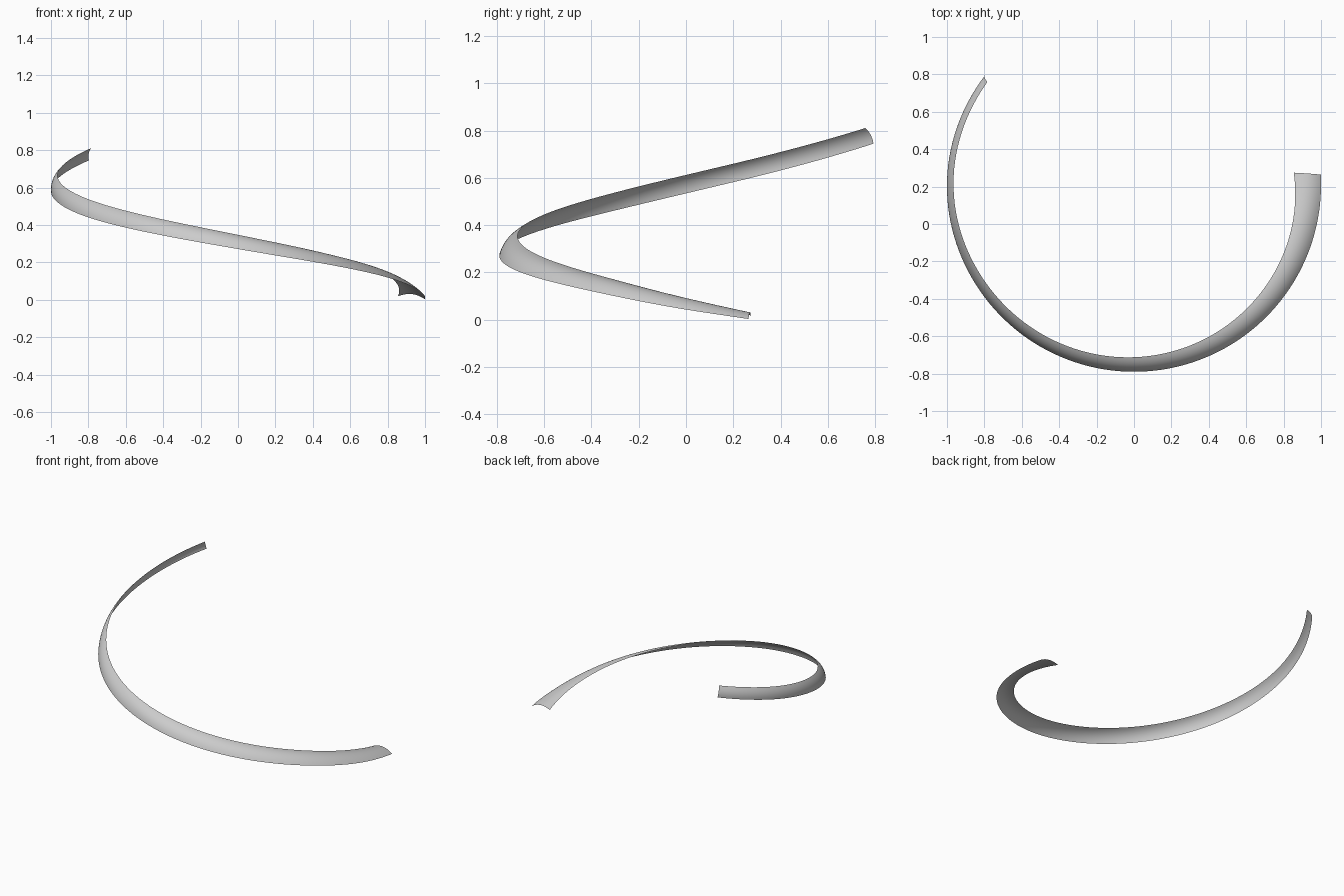
import bpy, bmesh, math
from mathutils import Vector

if "Cube" in bpy.data.objects:
    bpy.data.objects.remove(bpy.data.objects["Cube"])

CENTRE_Y = 0.21
STEPS, ACROSS = 96, 10

# stations: angle, outer radius, outer z, inner radius, inner z, crown height
STATIONS = [
    (3.7, 1.00, 0.003, 0.857, 0.018, 0.020),
    (-14, 1.00, 0.050, 0.872, 0.088, 0.019),
    (-40, 1.00, 0.130, 0.890, 0.184, 0.018),
    (-90, 1.00, 0.273, 0.922, 0.345, 0.015),
    (-143, 1.00, 0.442, 0.948, 0.520, 0.012),
    (-180, 1.00, 0.587, 0.965, 0.660, 0.011),
    (-215.6, 0.988, 0.745, 0.957, 0.811, 0.010),
]


def sample(angle):
    """Smooth (Lagrange-free Hermite) interpolation between stations."""
    n = len(STATIONS)
    i = next((k for k in range(n - 1) if angle >= STATIONS[k + 1][0]), n - 2)
    a, b = STATIONS[i], STATIONS[i + 1]
    h = b[0] - a[0]
    t = (angle - a[0]) / h

    def slope(k, c):
        p, q = STATIONS[max(k - 1, 0)], STATIONS[min(k + 1, n - 1)]
        return (q[c] - p[c]) / (q[0] - p[0])

    return [(2*t**3 - 3*t**2 + 1) * a[c] + (t**3 - 2*t**2 + t) * h * slope(i, c)
            + (3*t**2 - 2*t**3) * b[c] + (t**3 - t**2) * h * slope(i + 1, c)
            for c in range(1, 6)]


# curved, twisting and tapering strip swept round a rising arc
bm = bmesh.new()
rows = []
first, last = STATIONS[0][0], STATIONS[-1][0]
for s in range(STEPS + 1):
    angle = first + (last - first) * s / STEPS
    ro, zo, ri, zi, crown = sample(angle)
    outer, inner = Vector((ro, zo)), Vector((ri, zi))
    chord = inner - outer
    normal = Vector((chord.y, -chord.x)).normalized()   # up and outward
    row = []
    for k in range(ACROSS + 1):
        u = k / ACROSS
        p = outer + chord * u + normal * crown * 4 * u * (1 - u)
        a = math.radians(angle - 0.6 + 1.2 * u)          # slightly slanted ends
        row.append(bm.verts.new((p.x * math.cos(a),
                                 CENTRE_Y + p.x * math.sin(a), p.y)))
    rows.append(row)
for r0, r1 in zip(rows, rows[1:]):
    for k in range(ACROSS):
        f = bm.faces.new((r0[k], r0[k + 1], r1[k + 1], r1[k]))
        f.smooth = True
bm.normal_update()
if sum(f.normal.z for f in bm.faces) < 0:
    bmesh.ops.reverse_faces(bm, faces=bm.faces[:])
mesh = bpy.data.meshes.new("spiral_strip")
bm.to_mesh(mesh)
bm.free()
strip = bpy.data.objects.new("spiral_strip", mesh)
bpy.context.collection.objects.link(strip)
